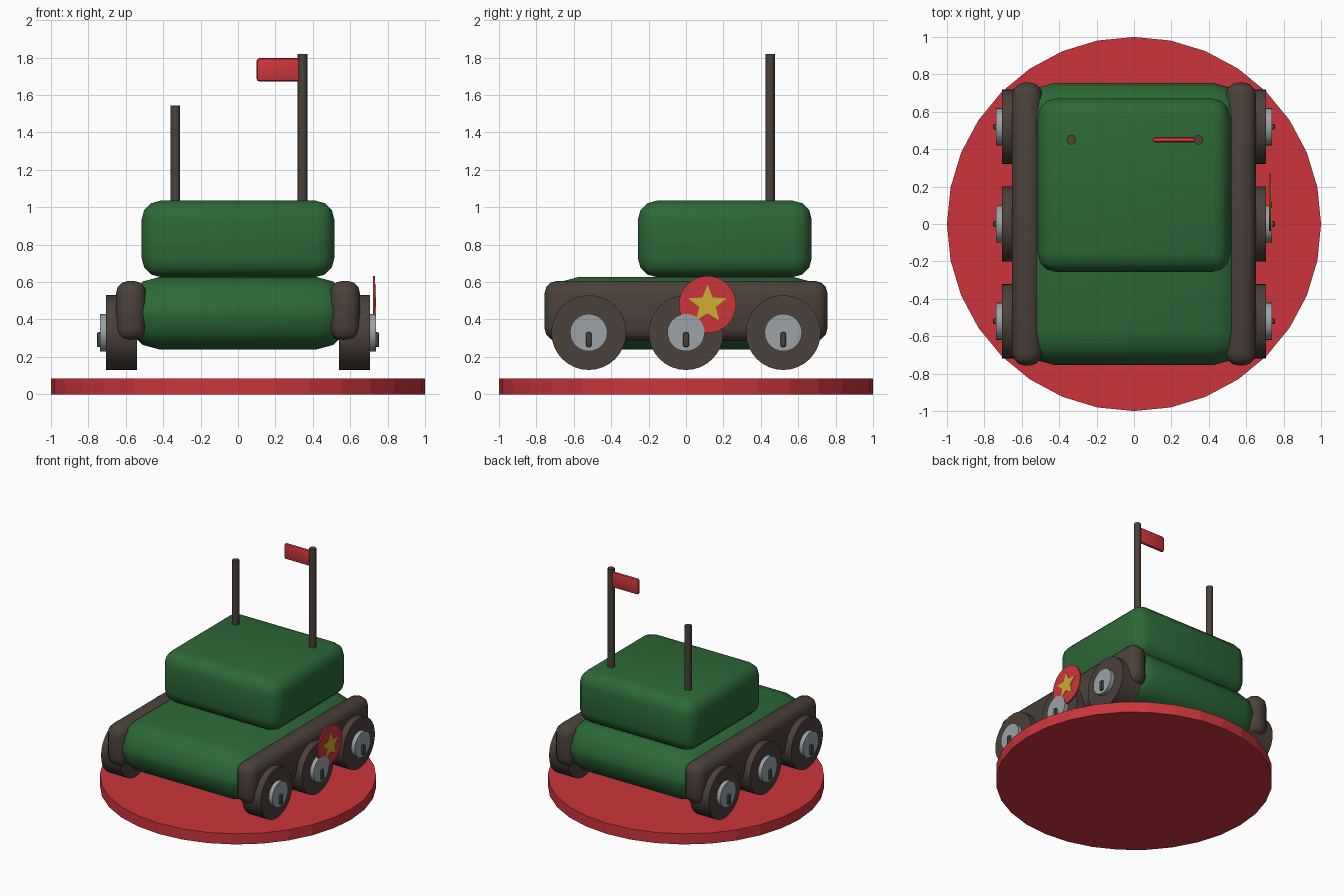
import bpy, bmesh, math

cube = bpy.data.objects.get("Cube")
if cube:
    bpy.data.objects.remove(cube, do_unlink=True)


def material(name, rgb):
    m = bpy.data.materials.new(name)
    m.use_nodes = True
    m.diffuse_color = (*rgb, 1)
    m.node_tree.nodes["Principled BSDF"].inputs["Base Color"].default_value = (*rgb, 1)
    return m


GREEN = material("army green", (0.026, 0.14, 0.038))
RED = material("red", (0.60, 0.036, 0.044))
BROWN = material("dark brown", (0.07, 0.052, 0.042))
GREY = material("light grey", (0.33, 0.36, 0.38))
GOLD = material("gold", (0.60, 0.42, 0.03))


def finish(obj, name, mat, smooth=40):
    obj.name = name
    obj.data.materials.append(mat)
    bpy.ops.object.shade_smooth_by_angle(angle=math.radians(smooth))
    return obj


def rounded_box(name, mat, low, high, bevel, segments=3):
    centre = [(a + b) / 2 for a, b in zip(low, high)]
    bpy.ops.mesh.primitive_cube_add(size=1, location=centre)
    obj = bpy.context.object
    obj.scale = [b - a for a, b in zip(low, high)]
    bpy.ops.object.transform_apply(location=False, rotation=False, scale=True)
    mod = obj.modifiers.new("Bevel", "BEVEL")
    mod.width, mod.segments = bevel, segments
    bpy.ops.object.modifier_apply(modifier=mod.name)
    return finish(obj, name, mat)


def cylinder(name, mat, centre, radius, depth, sides, along_x=False, smooth=40):
    bpy.ops.mesh.primitive_cylinder_add(
        vertices=sides, radius=radius, depth=depth, location=centre,
        rotation=(0, math.pi / 2 if along_x else 0, 0))
    return finish(bpy.context.object, name, mat, smooth)


# Round display base
cylinder("base", RED, (0, 0, 0.0425), 1, 0.085, 32, smooth=5)

# Hull and turret
rounded_box("hull", GREEN, (-0.6, -0.755, 0.24), (0.6, 0.755, 0.627), 0.18)
rounded_box("turret", GREEN, (-0.515, -0.257, 0.627), (0.515, 0.672, 1.035), 0.1)

# Fenders and wheels on both sides
for side, s in (("left", 1), ("right", -1)):
    xs = sorted((s * 0.49, s * 0.653))
    rounded_box(side + "_fender", BROWN, (xs[0], -0.757, 0.285), (xs[1], 0.757, 0.607), 0.07)
    for place, y in (("front", -0.52), ("middle", 0), ("rear", 0.52)):
        label = f"{side}_{place}_"
        cylinder(label + "wheel", BROWN, (s * 0.622, y, 0.33), 0.2, 0.166, 32, True)
        cylinder(label + "hub", GREY, (s * 0.70, y, 0.33), 0.1, 0.074, 24, True)
        xs = sorted((s * 0.72, s * 0.755))
        rounded_box(label + "knob", BROWN, (xs[0], y - 0.015, 0.252), (xs[1], y + 0.015, 0.332), 0.01, 2)

# Antennas and flag
cylinder("short_antenna", BROWN, (-0.335, 0.45, 1.27), 0.026, 0.55, 12)
cylinder("flag_pole", BROWN, (0.345, 0.45, 1.41), 0.026, 0.82, 12)
rounded_box("flag", RED, (0.1, 0.436, 1.673), (0.34, 0.464, 1.797), 0.013, 2)

# Round badge with a star plate
badge_y, badge_z = 0.115, 0.48
cylinder("badge", RED, (0.728, badge_y, badge_z), 0.153, 0.011, 32, True)

bm = bmesh.new()
points = []
for i in range(10):
    r = 0.108 if i % 2 == 0 else 0.046
    a = math.pi / 2 + i * math.pi / 5
    points.append(bm.verts.new((0.732, badge_y + r * math.cos(a), badge_z + r * math.sin(a))))
face = bm.faces.new(points)
moved = bmesh.ops.extrude_face_region(bm, geom=[face])["geom"]
bmesh.ops.translate(bm, vec=(0.005, 0, 0), verts=[v for v in moved if isinstance(v, bmesh.types.BMVert)])
bmesh.ops.recalc_face_normals(bm, faces=bm.faces)
mesh = bpy.data.meshes.new("star")
bm.to_mesh(mesh)
bm.free()
mesh.materials.append(GOLD)
bpy.context.collection.objects.link(bpy.data.objects.new("star", mesh))
